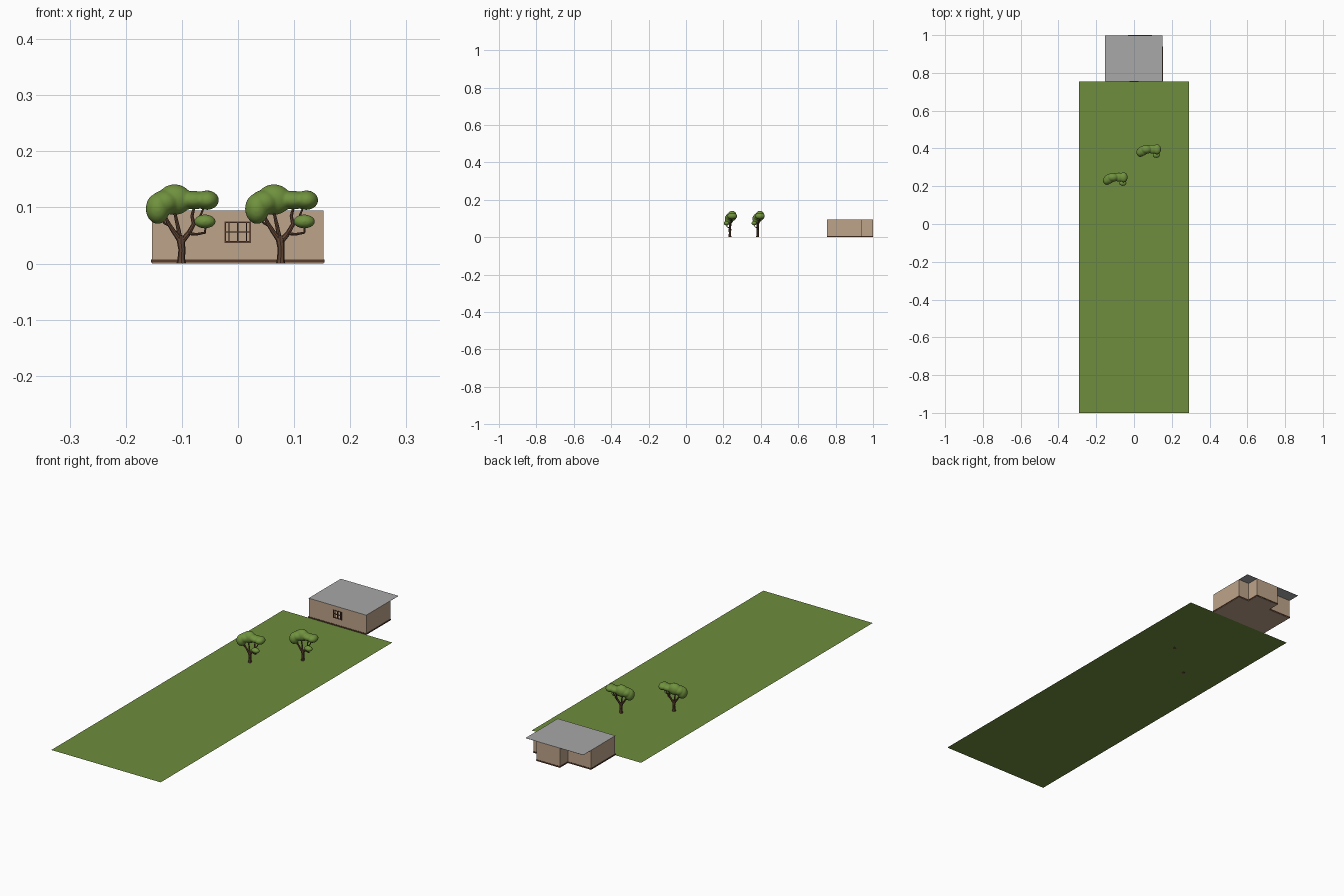
import bpy, bmesh
from mathutils import Matrix, Vector

if "Cube" in bpy.data.objects:
    bpy.data.objects.remove(bpy.data.objects["Cube"])


def material(name, srgb):
    m = bpy.data.materials.new(name)
    m.diffuse_color = [((c / 255 + 0.055) / 1.055) ** 2.4 for c in srgb] + [1]
    m.use_nodes = True
    m.node_tree.nodes["Principled BSDF"].inputs["Base Color"].default_value = m.diffuse_color
    return m


GRASS = material("grass_green", (111, 140, 61))
LEAF = material("leaf_green", (112, 146, 62))
BARK = material("bark_brown", (98, 70, 52))
WALL = material("wall_tan", (190, 164, 138))
TRIM = material("trim_dark_brown", (88, 60, 46))
ROOF = material("roof_grey", (168, 168, 168))


def add_mesh(name, bm, mat):
    me = bpy.data.meshes.new(name)
    bm.to_mesh(me)
    bm.free()
    me.materials.append(mat)
    ob = bpy.data.objects.new(name, me)
    bpy.context.collection.objects.link(ob)
    return ob


def add_box(bm, lo, hi):
    lo, hi = Vector(lo), Vector(hi)
    size = hi - lo
    bmesh.ops.create_cube(bm, size=1, matrix=Matrix.Translation((lo + hi) / 2)
                          @ Matrix.Diagonal((*size, 1)))


def bake(ob):
    bpy.ops.object.select_all(action='DESELECT')
    ob.select_set(True)
    bpy.context.view_layer.objects.active = ob
    bpy.ops.object.convert(target='MESH')
    return bpy.context.object


def plate(name, pts, z, mat):
    bm = bmesh.new()
    bm.faces.new([bm.verts.new((x, y, z)) for x, y in pts])
    return add_mesh(name, bm, mat)


# lawn
plate("lawn", [(-0.29, -1), (0.29, -1), (0.29, 0.755), (-0.29, 0.755)], 0.001, GRASS)

# house walls: rectangular plan with a bay at the back, window opening at the front
X0, X1, Y0, Y1, Y2 = -0.153, 0.152, 0.755, 0.938, 0.9985
WX0, WX1, WZ0, WZ1 = -0.024, 0.023, 0.037, 0.075
BX0, BX1, TOP = -0.03, 0.094, 0.094
plan = [(X0, Y0), (WX0, Y0), (WX1, Y0), (X1, Y0), (X1, Y1), (BX1, Y1),
        (BX1, Y2), (BX0, Y2), (BX0, Y1), (X0, Y1)]
levels = [0.0005, WZ0, WZ1, TOP]
bm = bmesh.new()
rows = [[bm.verts.new((x, y, z)) for x, y in plan] for z in levels]
n = len(plan)
for k in range(3):
    for i in range(n):
        if (i, k) != (1, 1):
            j = (i + 1) % n
            bm.faces.new((rows[k][i], rows[k][j], rows[k + 1][j], rows[k + 1][i]))
walls = add_mesh("house_walls", bm, WALL)
sol = walls.modifiers.new("thickness", 'SOLIDIFY')
sol.thickness, sol.offset = 0.003, -1
bake(walls)
plate("house_floor", plan, 0.0005, WALL)

# baseboard strips along every wall
bm = bmesh.new()
t = 0.0018
outline = [plan[0]] + plan[3:]
for (ax, ay), (bx, by) in zip(outline, outline[1:] + outline[:1]):
    add_box(bm, (min(ax, bx) - t, min(ay, by) - t, 0.002),
            (max(ax, bx) + t, max(ay, by) + t, 0.0075))
add_mesh("baseboard", bm, TRIM)

# flat roof covering the whole plan
bm = bmesh.new()
add_box(bm, (X0 - 0.001, Y0, TOP), (X1, 0.9985, TOP + 0.001))
add_mesh("roof", bm, ROOF)

# window frame and bars
bm = bmesh.new()
f, ya, yb = 0.0028, Y0 - 0.002, Y0 + 0.004
for x, w in ((WX0, f), (WX1 - f, f), (-0.0017, f), (-0.0165, 0.0014), (0.0145, 0.0014)):
    add_box(bm, (x, ya, WZ0), (x + w, yb, WZ1))
for z, w in ((WZ0, f), (WZ1 - f, f), (0.0555, 0.0018)):
    add_box(bm, (WX0, ya, z), (WX1, yb, z + w))
add_mesh("window_frame", bm, TRIM)

# tree parts, relative to the trunk foot: (x, y, z, radius) paths
BRANCHES = [
    [(0, 0, 0, .0085), (0, 0, .008, .0068), (.001, 0, .025, .0062),
     (-.001, 0, .042, .0075), (-.001, 0, .05, .005)],
    [(-.001, 0, .04, .0055), (-.013, -.002, .056, .0042),
     (-.022, -.003, .07, .0035), (-.032, -.003, .09, .0025)],
    [(-.002, 0, .045, .004), (-.006, .004, .065, .0034), (-.012, .006, .092, .0025)],
    [(.001, 0, .04, .0055), (.013, .002, .054, .0045), (.022, .004, .07, .0038),
     (.019, .008, .085, .003), (.024, .01, .105, .002)],
    [(.012, .001, .054, .003), (.026, -.008, .052, .0024), (.042, -.015, .055, .0022),
     (.044, -.018, .07, .0015)],
    [(-.018, -.002, .066, .0025), (-.03, -.004, .072, .002), (-.04, -.006, .085, .0015)],
    [(.022, .004, .068, .0025), (.034, .008, .085, .002), (.042, .01, .105, .0015)],
]
# crown lumps: centre and radii
LUMPS = [
    ((-.012, .012, .114), (.031, .024, .0275)),
    ((-.042, -.004, .098), (.0215, .024, .0275)),
    ((-.030, .004, .109), (.026, .026, .022)),
    ((.022, .013, .113), (.030, .024, .0165)),
    ((.046, .012, .113), (.021, .027, .0175)),
    ((.042, -.018, .075), (.0195, .015, .0125)),
]


def tree(name, x, y):
    cu = bpy.data.curves.new(name + "_trunk", 'CURVE')
    cu.dimensions = '3D'
    cu.bevel_depth, cu.bevel_resolution, cu.use_fill_caps = 1, 2, True
    for path in BRANCHES:
        sp = cu.splines.new('POLY')
        sp.points.add(len(path) - 1)
        for p, (px, py, pz, r) in zip(sp.points, path):
            p.co, p.radius = (px, py, pz, 1), r
    cu.materials.append(BARK)
    trunk = bpy.data.objects.new(name + "_trunk", cu)
    bpy.context.collection.objects.link(trunk)
    trunk.location = (x, y, 0)
    bake(trunk)
    bpy.ops.object.shade_smooth_by_angle()

    bm = bmesh.new()
    for c, r in LUMPS:
        bmesh.ops.create_icosphere(bm, subdivisions=3, radius=1, matrix=(
            Matrix.Translation(c) @ Matrix.Diagonal((*r, 1))))
    crown = add_mesh(name + "_crown", bm, LEAF)
    crown.location = (x, y, 0)
    rm = crown.modifiers.new("merge", 'REMESH')
    rm.mode, rm.voxel_size = 'VOXEL', 0.003
    sm = crown.modifiers.new("soften", 'SMOOTH')
    sm.factor, sm.iterations = 0.5, 4
    bake(crown)
    bpy.ops.object.shade_smooth()


tree("left_tree", -0.101, 0.235)
tree("right_tree", 0.076, 0.383)
